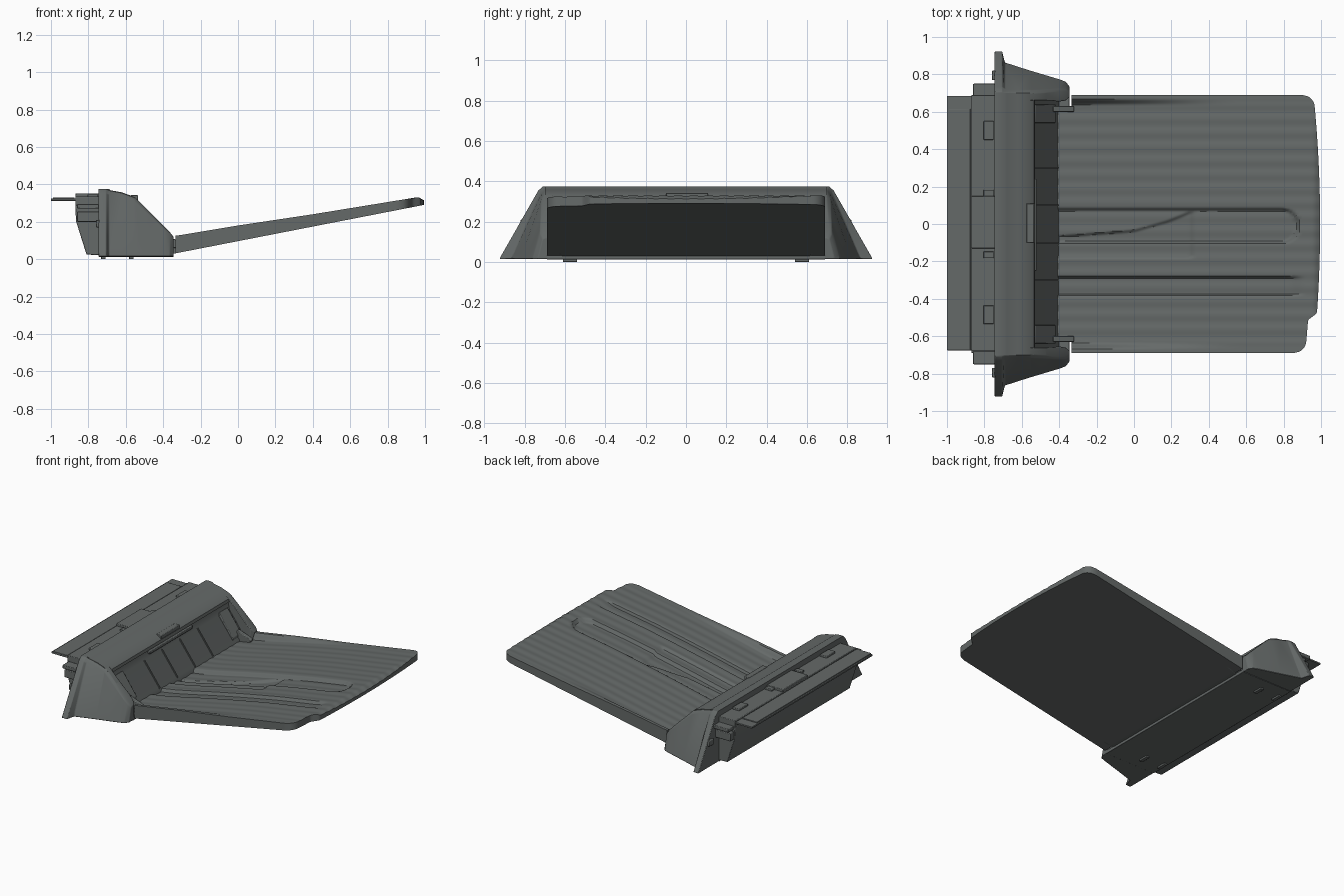
import bpy, bmesh, math

if "Cube" in bpy.data.objects:
    bpy.data.objects.remove(bpy.data.objects["Cube"])

mat = bpy.data.materials.new("charcoal_plastic")
mat.diffuse_color = (0.13, 0.143, 0.14, 1)
mat.use_nodes = True
mat.node_tree.nodes["Principled BSDF"].inputs["Base Color"].default_value = mat.diffuse_color


def finish(name, bm, bevel=0.0, smooth=True):
    bmesh.ops.recalc_face_normals(bm, faces=bm.faces)
    me = bpy.data.meshes.new(name)
    bm.to_mesh(me)
    bm.free()
    me.materials.append(mat)
    ob = bpy.data.objects.new(name, me)
    bpy.context.collection.objects.link(ob)
    if bevel:
        m = ob.modifiers.new("bevel", 'BEVEL')
        m.width, m.segments, m.limit_method = bevel, 2, 'ANGLE'
    if smooth:
        bpy.ops.object.select_all(action='DESELECT')
        ob.select_set(True)
        bpy.context.view_layer.objects.active = ob
        bpy.ops.object.shade_smooth_by_angle(angle=math.radians(35))
    return ob


def loft(name, rings, bevel=0.0):
    """Skin a list of equal-length closed rings and cap both ends."""
    bm = bmesh.new()
    vs = [[bm.verts.new(p) for p in r] for r in rings]
    n = len(rings[0])
    for a, b in zip(vs, vs[1:]):
        for i in range(n):
            j = (i + 1) % n
            bm.faces.new((a[i], a[j], b[j], b[i]))
    bm.faces.new(vs[0])
    bm.faces.new(vs[-1])
    return finish(name, bm, bevel)


def extrude(name, profile, y0, y1, bevel=0.0):
    """Extrude an x-z profile along y."""
    return loft(name, [[(x, y, z) for x, z in profile] for y in (y0, y1)], bevel)


def box(name, x0, x1, y0, y1, z0, z1, bevel=0.004):
    return extrude(name, [(x0, z0), (x1, z0), (x1, z1), (x0, z1)], y0, y1, bevel)


def interp(x, pts):
    for (a, za), (b, zb) in zip(pts, pts[1:]):
        if x <= b:
            return za + (zb - za) * max(0, (x - a) / (b - a))
    return pts[-1][1]


def step(v, a, b):
    t = min(1, max(0, (v - a) / (b - a)))
    return t * t * (3 - 2 * t)


# ---- Door: ribbed tray with side rims and recessed lanes ----
W = 0.69
RIM = [(-0.41, 0.115), (-0.3, 0.13), (0.0, 0.18), (0.4, 0.24), (0.97, 0.333), (1.0, 0.325)]


def bottom_z(x):
    return 0.03 + max(0, x + 0.34) * 0.195


def end_x(y):
    x = 0.995 - 0.035 * (y / W) ** 2
    x -= 0.045 * step(-y, 0.47, 0.52)
    e = max(0, abs(y) - (W - 0.06))
    return x - (0.06 - math.sqrt(max(0, 0.0036 - e * e)))


def top_z(x, y):
    z = interp(x, RIM)
    inside = 1 - step(abs(y), W - 0.055, W - 0.02)
    z -= inside * 0.045 * (1 - step(x, -0.5, 0.6))           # floor below rims
    z -= inside * 0.003 * (1 + math.cos(y * 2 * math.pi / 0.075)) * 0.5
    # long recess with a rounded end
    d = math.hypot(max(0, x - 0.79), y + 0.01)
    z -= 0.022 * (1 - step(d, 0.08, 0.097))
    # curved pocket beside the recess
    top = interp(x, [(-0.4, -0.06), (0.0, -0.03), (0.18, 0.02), (0.3, 0.07)])
    z -= 0.014 * step(y, -0.185, -0.17) * (1 - step(y, top - 0.015, top)) * (1 - step(x, 0.3, 0.32))
    # narrow side lane
    z -= 0.02 * step(y, -0.385, -0.375) * (1 - step(y, -0.295, -0.275)) * (1 - step(x, 0.82, 0.92))
    z -= 0.012 * step(x, 0.95, 1.0)
    return max(z, bottom_z(x) + 0.012)


bm = bmesh.new()
NX, NY = 90, 184
upper, lower = [], []
for j in range(NY + 1):
    y = -W + 2 * W * j / NY
    x0 = -0.41 if abs(y) < 0.62 else -0.335
    x1 = end_x(y)
    xs = [x0 + (x1 - x0) * i / NX for i in range(NX + 1)]
    upper.append([bm.verts.new((x, y, top_z(x, y))) for x in xs])
    lower.append([bm.verts.new((x, y, bottom_z(x))) for x in xs])
for j in range(NY):
    for i in range(NX):
        for g in (upper, lower):
            bm.faces.new((g[j][i], g[j][i + 1], g[j + 1][i + 1], g[j + 1][i]))
    for i in (0, NX):
        bm.faces.new((upper[j][i], upper[j + 1][i], lower[j + 1][i], lower[j][i]))
for j in (0, NY):
    for i in range(NX):
        bm.faces.new((upper[j][i], upper[j][i + 1], lower[j][i + 1], lower[j][i]))
finish("door_tray", bm)

# ---- Surround: top bar, inner slope, floor ----
extrude("top_bar", [(-0.745, 0.31), (-0.745, 0.375), (-0.69, 0.375), (-0.68, 0.368), (-0.62, 0.357),
                    (-0.56, 0.335), (-0.535, 0.315), (-0.53, 0.295), (-0.55, 0.28), (-0.7, 0.28)],
        -0.7, 0.7)
extrude("inner_wall", [(-0.74, 0.29), (-0.54, 0.29), (-0.53, 0.24), (-0.41, 0.08), (-0.40, 0.035),
                       (-0.74, 0.035)], -0.68, 0.68)
box("floor_panel", -0.745, -0.345, -0.69, 0.69, 0.012, 0.036, 0.003)
box("top_catch", -0.575, -0.535, -0.1, 0.11, 0.315, 0.342)
box("catch_lip", -0.54, -0.52, -0.25, 0.24, 0.27, 0.29)

# ---- Flared side wings: x, outer bottom y, outer top y, top z, inner y ----
WING = [(-0.745, 0.925, 0.72, 0.375, 0.66), (-0.705, 0.925, 0.72, 0.375, 0.66),
        (-0.69, 0.865, 0.715, 0.367, 0.66), (-0.62, 0.842, 0.71, 0.355, 0.66),
        (-0.55, 0.82, 0.71, 0.33, 0.66), (-0.47, 0.796, 0.715, 0.25, 0.66),
        (-0.40, 0.775, 0.72, 0.18, 0.655), (-0.365, 0.762, 0.72, 0.145, 0.66),
        (-0.345, 0.735, 0.71, 0.12, 0.68)]
for side, s in (("left", 1), ("right", -1)):
    rings = []
    for x, yb, yt, zt, yi in WING:
        dy, dz = (yb - yt), zt - 0.015
        rings.append([(x, s * y, z) for y, z in (
            (yi, 0.015), (yb, 0.015), (yb - dy * 0.08, 0.015 + dz * 0.08),
            (yt + dy * 0.06, zt - dz * 0.06), (yt - 0.012, zt), (yi, zt))])
    loft(side + "_wing", rings, 0.004)
    # hinge block, hinge arm, rear lugs and foot on each side
    ys = lambda a, b: sorted((s * a, s * b))
    extrude(side + "_hinge_block", [(-0.53, 0.05), (-0.42, 0.05), (-0.42, 0.11), (-0.53, 0.265)],
            *ys(0.54, 0.64), 0.004)
    extrude(side + "_hinge_arm", [(-0.45, 0.07), (-0.33, 0.06), (-0.32, 0.10), (-0.43, 0.14)],
            *ys(0.6, 0.63), 0.004)
    box(side + "_rear_lug", -0.86, -0.74, *ys(0.68, 0.75), 0.27, 0.295)
    box(side + "_lower_lug", -0.86, -0.74, *ys(0.68, 0.73), 0.20, 0.255)
    box(side + "_clip", -0.76, -0.74, *ys(0.77, 0.82), 0.17, 0.21)
    for k, x in enumerate((-0.72, -0.57)):
        box(f"{side}_foot_{k}", x - 0.012, x + 0.012, *ys(0.54, 0.61), 0.0, 0.02, 0.002)

# ribs on the inner slope
for k, y in enumerate((-0.3, -0.1, 0.1, 0.3)):
    extrude(f"slope_rib_{k}", [(-0.535, 0.24), (-0.528, 0.25), (-0.405, 0.085), (-0.41, 0.07)],
            y - 0.004, y + 0.004)

# ---- Rear bin and mounting plate ----
extrude("rear_bin", [(-0.87, 0.27), (-0.865, 0.20), (-0.81, 0.025), (-0.72, 0.02), (-0.72, 0.29),
                     (-0.87, 0.29)], -0.69, 0.69, 0.004)
box("bin_top_rail", -0.87, -0.73, -0.68, 0.69, 0.285, 0.335)
box("mounting_plate", -1.0, -0.73, -0.675, 0.685, 0.312, 0.324, 0.002)
box("plate_step", -0.99, -0.875, -0.675, 0.615, 0.322, 0.33, 0.002)
box("latch_cover", -0.87, -0.735, -0.13, 0.15, 0.33, 0.352)
for k, (y, h) in enumerate(((0.5, 0.05), (0.165, 0.018), (-0.165, 0.018), (-0.485, 0.05))):
    box(f"rail_clip_{k}", -0.805, -0.75, y - h, y + h, 0.33, 0.348)
